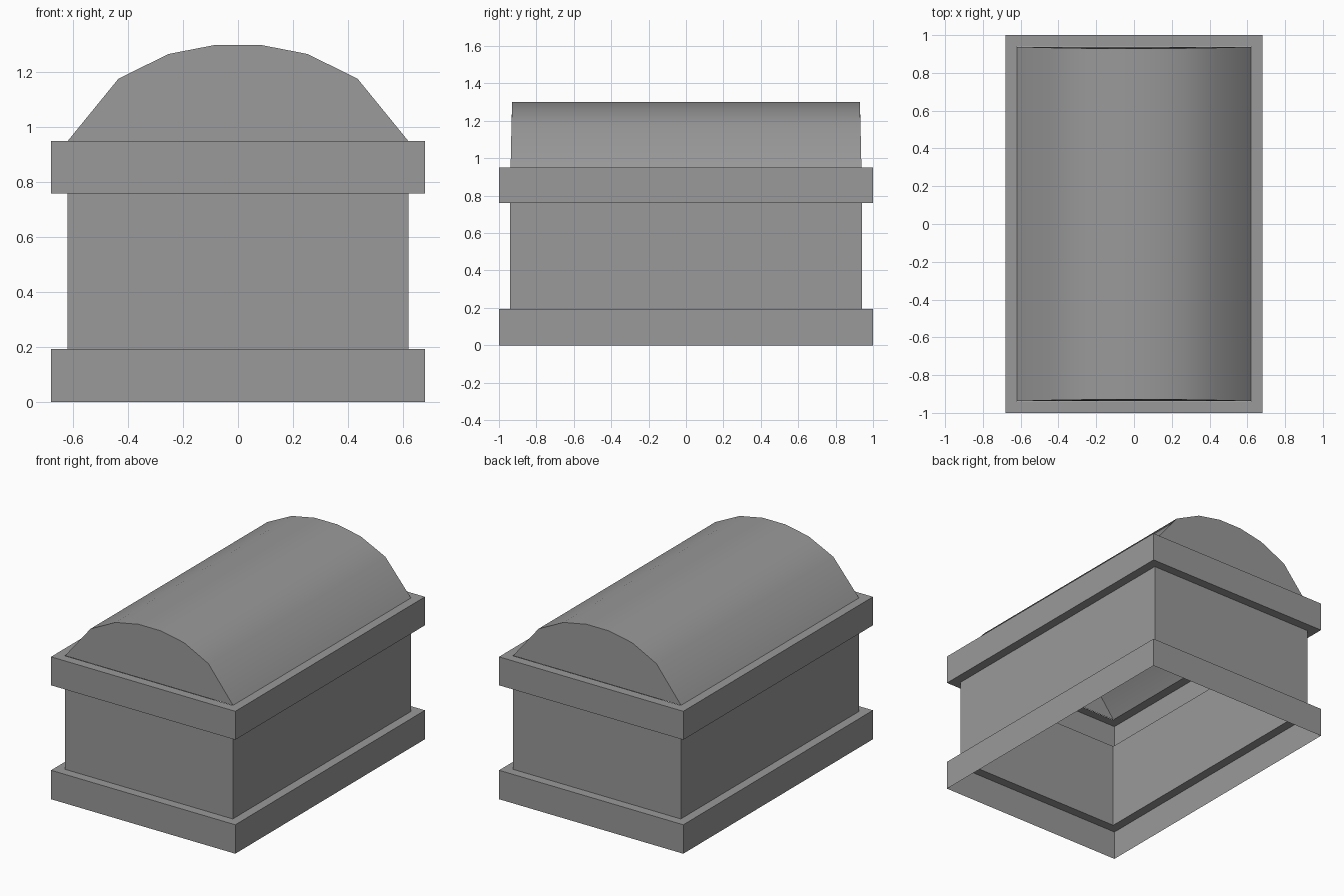
import bpy, bmesh

if "Cube" in bpy.data.objects:
    bpy.data.objects.remove(bpy.data.objects["Cube"])

# Dark grey shared by both parts
grey = bpy.data.materials.new("dark_grey")
grey.diffuse_color = (0.32, 0.32, 0.32, 1)
grey.use_nodes = True
grey.node_tree.nodes["Principled BSDF"].inputs["Base Color"].default_value = grey.diffuse_color


def make_object(name, bm):
    mesh = bpy.data.meshes.new(name)
    bm.to_mesh(mesh)
    bm.free()
    mesh.materials.append(grey)
    obj = bpy.data.objects.new(name, mesh)
    bpy.context.collection.objects.link(obj)
    return obj


def bridge(bm, a, b):
    n = len(a)
    for i in range(n):
        j = (i + 1) % n
        bm.faces.new((a[i], a[j], b[j], b[i]))


# Chest body: open rectangular shell swept through stepped (half x, half y, z) rings
OUTER, INNER = (0.68, 1.0), (0.62, 0.94)
steps = [(OUTER, 0), (OUTER, 0.193), (INNER, 0.193), (INNER, 0.76),
         (OUTER, 0.76), (OUTER, 0.95), (INNER, 0.95)]
bm = bmesh.new()
rings = [[bm.verts.new((sx * x, sy * y, z))
          for sx, sy in ((-1, -1), (1, -1), (1, 1), (-1, 1))]
         for (x, y), z in steps]
for lower, upper in zip(rings, rings[1:]):
    bridge(bm, lower, upper)
make_object("chest_body", bm)

# Arched lid: mirrored half profile, ends leaning in slightly, open underneath
half = [(0.62, 0.95, 0.938), (0.435, 1.177, 0.933), (0.253, 1.267, 0.93), (0.083, 1.30, 0.93)]
profile = half + [(-x, z, y) for x, z, y in reversed(half)]
bm = bmesh.new()
front = [bm.verts.new((x, -y, z)) for x, z, y in profile]
back = [bm.verts.new((x, y, z)) for x, z, y in profile]
for i in range(len(profile) - 1):
    bm.faces.new((front[i], back[i], back[i + 1], front[i + 1]))
bm.faces.new(front)
bm.faces.new(back[::-1])
lid = make_object("arched_lid", bm)

# Smooth arch with crisp end edges
bpy.context.view_layer.objects.active = lid
lid.select_set(True)
bpy.ops.object.shade_smooth_by_angle(angle=0.6)
